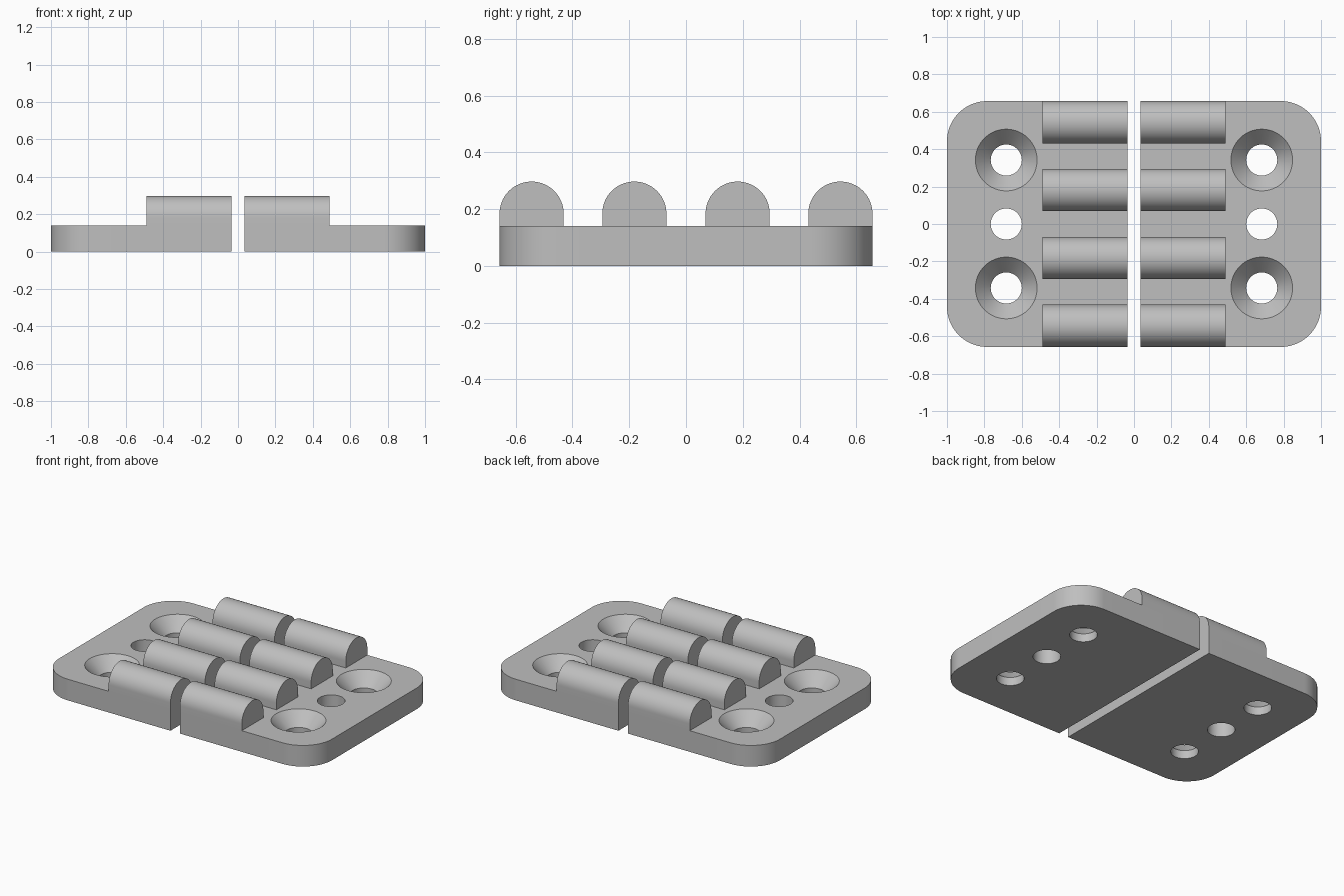
import bpy, bmesh
from math import sin, cos, pi, radians

if "Cube" in bpy.data.objects:
    bpy.data.objects.remove(bpy.data.objects["Cube"])

GAP, END, HALF_Y, THICK = 0.035, 1.0, 0.657, 0.14   # leaf extents
CORNER = 0.215
KNUCKLE_END, KNUCKLE_R, KNUCKLE_Z = 0.488, 0.113, 0.184
KNUCKLE_Y = (-0.544, -0.182, 0.182, 0.544)
HOLE_X, SCREW_Y, HOLE_R, SINK_R, SINK_DEPTH = 0.683, 0.342, 0.083, 0.165, 0.085

metal = bpy.data.materials.new("light grey metal")
metal.use_nodes = True
grey = (0.52, 0.52, 0.52, 1)
metal.diffuse_color = grey
metal.node_tree.nodes["Principled BSDF"].inputs["Base Color"].default_value = grey


def arc(cx, cy, r, start, end, steps):
    angles = [radians(start + (end - start) * i / steps) for i in range(steps + 1)]
    return [(cx + r * cos(a), cy + r * sin(a)) for a in angles]


def finish(name, bm):
    bmesh.ops.recalc_face_normals(bm, faces=bm.faces)
    mesh = bpy.data.meshes.new(name)
    bm.to_mesh(mesh)
    bm.free()
    mesh.materials.append(metal)
    ob = bpy.data.objects.new(name, mesh)
    bpy.context.collection.objects.link(ob)
    return ob


def prism(name, points, offset):
    """Extrude a closed loop of 3D points along offset."""
    bm = bmesh.new()
    face = bm.faces.new([bm.verts.new(p) for p in points])
    new = bmesh.ops.extrude_face_region(bm, geom=[face])["geom"]
    verts = [g for g in new if isinstance(g, bmesh.types.BMVert)]
    bmesh.ops.translate(bm, verts=verts, vec=offset)
    return finish(name, bm)


def turned(name, x, y, profile, sides=64):
    """Stack rings of (radius, z) into a capped turned solid."""
    bm = bmesh.new()
    rings = [[bm.verts.new((px, py, z)) for px, py in arc(x, y, r, 0, 360, sides)[:-1]]
             for r, z in profile]
    for low, high in zip(rings, rings[1:]):
        for i in range(sides):
            j = (i + 1) % sides
            bm.faces.new((low[i], low[j], high[j], high[i]))
    bm.faces.new(rings[0])
    bm.faces.new(rings[-1])
    return finish(name, bm)


def smooth(ob):
    bpy.ops.object.select_all(action="DESELECT")
    ob.select_set(True)
    bpy.context.view_layer.objects.active = ob
    bpy.ops.object.shade_smooth_by_angle(angle=radians(30))


# Screw holes flare into a countersink that carries on past the top face
over = 0.02
plain = [(HOLE_R, -over), (HOLE_R, THICK + over)]
slope = (SINK_R - HOLE_R) / SINK_DEPTH
sunk = [(HOLE_R, -over), (HOLE_R, THICK - SINK_DEPTH),
        (SINK_R + slope * over, THICK + over)]

for side, s in (("left", 1), ("right", -1)):
    # Flat leaf with two rounded outer corners
    cx, cy = END - CORNER, HALF_Y - CORNER
    outline = [(GAP, -HALF_Y)]
    outline += arc(cx, -cy, CORNER, -90, 0, 20)
    outline += arc(cx, cy, CORNER, 0, 90, 20)
    outline += [(GAP, HALF_Y)]
    leaf = prism(side + "_leaf", [(s * x, y, 0) for x, y in outline], (0, 0, THICK))

    # Drill the centre hole and both countersunk screw holes
    for y, profile in ((-SCREW_Y, sunk), (0, plain), (SCREW_Y, sunk)):
        cutter = turned(side + "_hole_cutter", s * HOLE_X, y, profile)
        cutter.hide_render = True
        mod = leaf.modifiers.new("hole", "BOOLEAN")
        mod.operation, mod.solver, mod.object = "DIFFERENCE", "EXACT", cutter
        bpy.context.view_layer.objects.active = leaf
        bpy.ops.object.modifier_apply(modifier=mod.name)
        bpy.data.objects.remove(cutter)
    smooth(leaf)

    # Round-topped knuckles standing on the leaf
    for n, y in enumerate(KNUCKLE_Y, 1):
        section = [(y + KNUCKLE_R, THICK)]
        section += arc(y, KNUCKLE_Z, KNUCKLE_R, 0, 180, 32)
        section += [(y - KNUCKLE_R, THICK)]
        smooth(prism(f"{side}_knuckle_{n}", [(s * GAP, py, pz) for py, pz in section],
                     (s * (KNUCKLE_END - GAP), 0, 0)))
